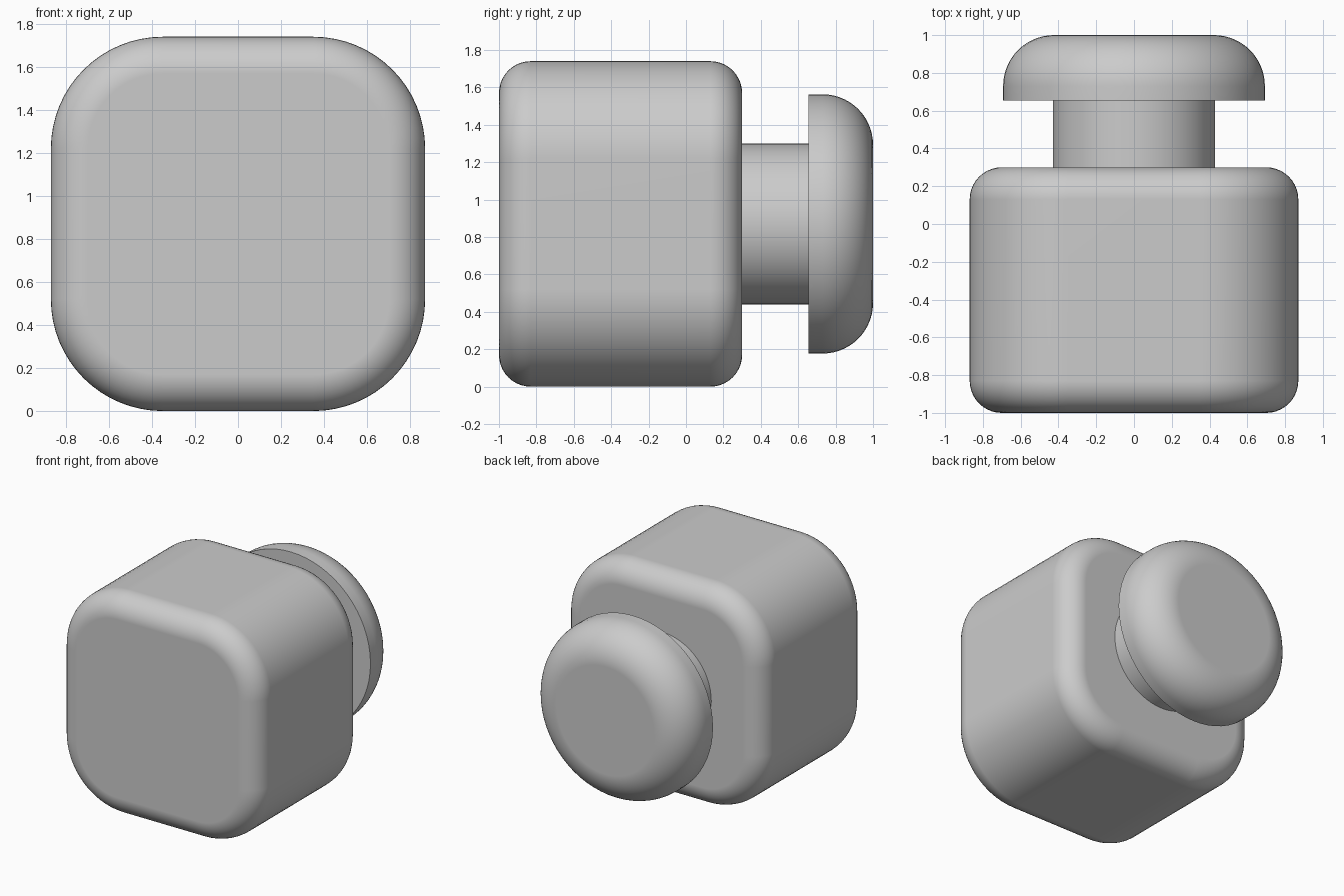
import bpy, bmesh, math

if "Cube" in bpy.data.objects:
    bpy.data.objects.remove(bpy.data.objects["Cube"])

grey = bpy.data.materials.new("plain_grey")
grey.diffuse_color = (0.6, 0.6, 0.6, 1)
grey.use_nodes = True
grey.node_tree.nodes["Principled BSDF"].inputs["Base Color"].default_value = grey.diffuse_color
CZ = 0.87      # height of the shared centre axis
SEG = 16       # segments per quarter turn


def ring(bm, y, half, r):
    """Rounded square in the xz plane; r == half gives a circle."""
    vs = []
    for k in range(4):
        mid = math.pi * (0.25 + 0.5 * k)
        cx = math.copysign(half - r, math.cos(mid))
        cz = math.copysign(half - r, math.sin(mid))
        last = SEG if r < half - 1e-6 else SEG - 1   # circles share quarter ends
        for i in range(last + 1):
            a = math.pi / 2 * (k + i / SEG)
            vs.append(bm.verts.new((cx + r * math.cos(a), y, CZ + cz + r * math.sin(a))))
    return vs


def loft(name, y0, y1, half, r, front=0.0, back=0.0, n=10):
    """Extrusion along y with rounded front and back rims."""
    steps = []
    if front:
        for i in range(n + 1):
            a = math.pi / 2 * i / n
            steps.append((y0 + front * (1 - math.sin(a + 0)), front * (1 - math.cos(a))))
        steps.reverse()
        steps = sorted(steps)
    else:
        steps.append((y0, 0))
    if back:
        for i in range(n + 1):
            a = math.pi / 2 * i / n
            steps.append((y1 - back * (1 - math.sin(a)), back * (1 - math.cos(a))))
    else:
        steps.append((y1, 0))
    bm = bmesh.new()
    rings = [ring(bm, y, half - d, r - d) for y, d in steps]
    m = len(rings[0])
    for a, b in zip(rings, rings[1:]):
        for i in range(m):
            bm.faces.new((a[i], a[(i + 1) % m], b[(i + 1) % m], b[i]))
    bm.faces.new(rings[0])
    bm.faces.new(rings[-1])
    bmesh.ops.recalc_face_normals(bm, faces=bm.faces[:])
    for f in bm.faces:
        f.smooth = True
    for e in bm.edges:
        e.smooth = e.calc_face_angle(0) < math.radians(30)
    me = bpy.data.meshes.new(name)
    bm.to_mesh(me)
    bm.free()
    me.materials.append(grey)
    ob = bpy.data.objects.new(name, me)
    bpy.context.collection.objects.link(ob)
    # keep the flat ends evenly shaded
    wn = ob.modifiers.new("even_normals", 'WEIGHTED_NORMAL')
    wn.keep_sharp = True
    return ob


# rounded block, short neck and domed knob, all along y
loft("body", -1.0, 0.30, 0.87, 0.52, front=0.17, back=0.17)
loft("neck", 0.30, 0.655, 0.43, 0.43)
loft("knob", 0.655, 1.0, 0.693, 0.693, back=0.27, n=14)
